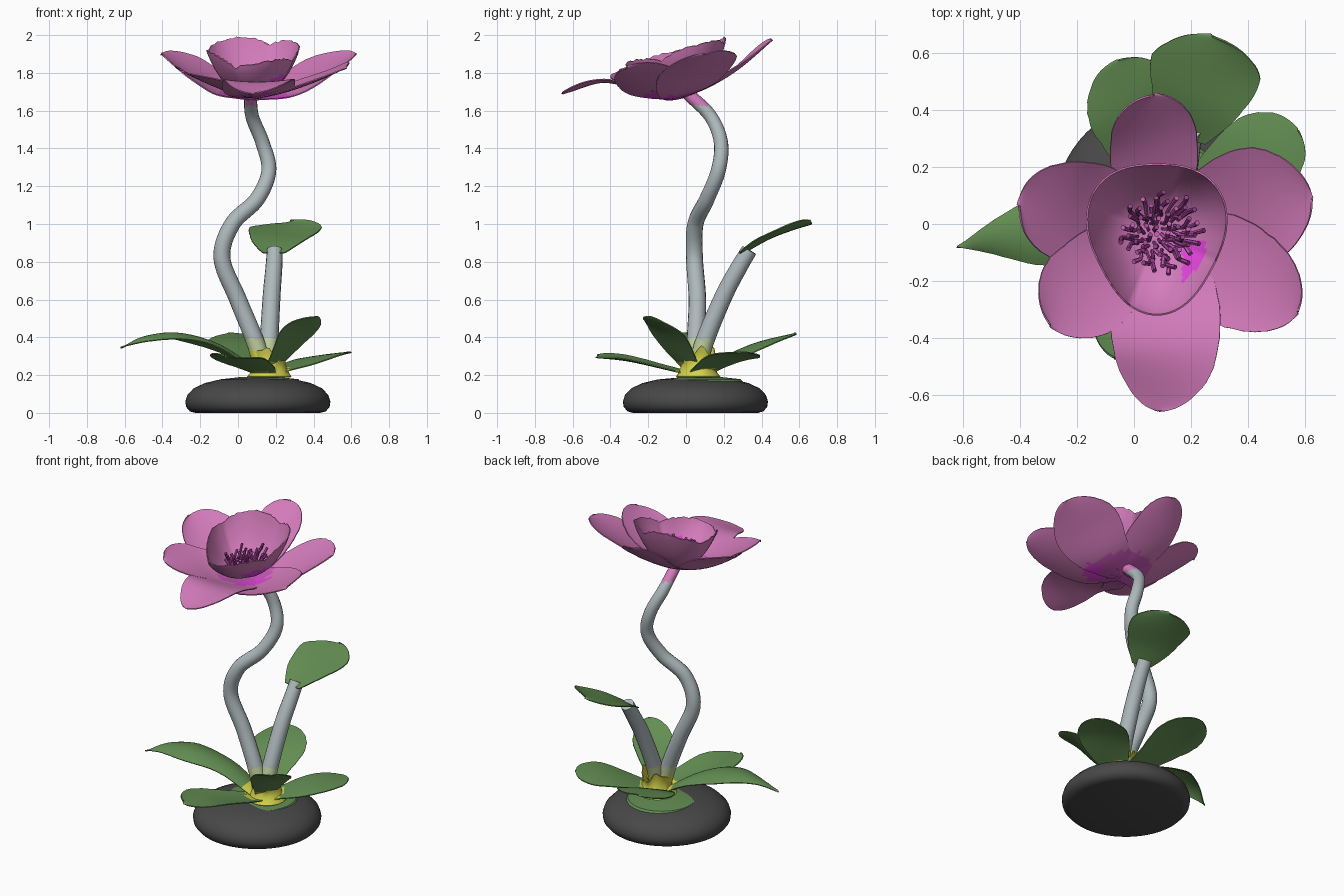
import bpy, math, random
from mathutils import Vector as V

if "Cube" in bpy.data.objects:
    bpy.data.objects.remove(bpy.data.objects["Cube"])

random.seed(4)


def mat(name, r, g, b):
    m = bpy.data.materials.new(name)
    m.diffuse_color = (r, g, b, 1)
    m.use_nodes = True
    m.node_tree.nodes["Principled BSDF"].inputs["Base Color"].default_value = m.diffuse_color
    return m


PINK = mat("petal pink", 0.66, 0.20, 0.50)
MAGENTA = mat("bright magenta", 0.80, 0.06, 0.74)
ORCHID = mat("orchid", 0.60, 0.10, 0.50)
PURPLE = mat("stamen purple", 0.34, 0.05, 0.30)
GREEN = mat("leaf green", 0.125, 0.27, 0.085)
YELLOW = mat("root yellow", 0.66, 0.65, 0.07)
PALE = mat("pale green", 0.50, 0.60, 0.33)
GREY = mat("stem grey", 0.42, 0.48, 0.50)
STONE = mat("dark stone", 0.065, 0.065, 0.065)


def spline(pts, t):
    """Catmull-Rom through a list of vectors, t in 0..1"""
    n = len(pts) - 1
    i = min(int(t * n), n - 1)
    f = t * n - i
    a = pts[i - 1] if i > 0 else pts[0] * 2 - pts[1]
    b, c = pts[i], pts[i + 1]
    d = pts[i + 2] if i + 2 <= n else pts[n] * 2 - pts[n - 1]
    return 0.5 * (2 * b + (c - a) * f + (2 * a - 5 * b + 4 * c - d) * f * f
                  + (3 * b - a - 3 * c + d) * f ** 3)


def loft(name, rows, mats, rule=None, closed=False, caps=False, thick=0):
    """Skin rows of points; rule(centre) gives the material index"""
    n = len(rows[0])
    verts = [p for r in rows for p in r]
    faces = []
    for i in range(len(rows) - 1):
        for j in range(n if closed else n - 1):
            k = (j + 1) % n
            faces.append((i * n + j, i * n + k, (i + 1) * n + k, (i + 1) * n + j))
    if caps:
        faces.append(tuple(range(n))[::-1])
        faces.append(tuple(range((len(rows) - 1) * n, len(rows) * n)))
    me = bpy.data.meshes.new(name)
    me.from_pydata(verts, [], faces)
    ob = bpy.data.objects.new(name, me)
    bpy.context.collection.objects.link(ob)
    for m in mats:
        me.materials.append(m)
    if rule:
        for p in me.polygons:
            p.material_index = rule(p.center)
    bpy.ops.object.select_all(action='DESELECT')
    ob.select_set(True)
    bpy.context.view_layer.objects.active = ob
    if thick:
        s = ob.modifiers.new("thickness", 'SOLIDIFY')
        s.thickness, s.offset = thick, 0
        bpy.ops.object.modifier_apply(modifier=s.name)
    bpy.ops.object.shade_smooth_by_angle(angle=math.radians(45))
    return ob


def blade(name, pts, widths, mats, rule, curl=0.15, wave=0.0, tilt=0.0, blunt=7):
    """Leaf or petal: a curved sheet along a spine with rounded tip"""
    P = [V(p) for p in pts]
    W = [V((w, 0, 0)) for w in widths]
    rows, N, M = [], 28, 14
    ph = random.uniform(0, 6)
    for i in range(N + 1):
        t = math.sin(math.pi / 2 * i / N)
        c = spline(P, t)
        tan = (spline(P, min(t + .01, 1)) - spline(P, max(t - .01, 0))).normalized()
        side = tan.cross(V((0, 0, 1))).normalized()
        nor = side.cross(tan)
        w = max(spline(W, t).x, 0.002) * math.sqrt(max(1 - t ** blunt, 0.0004))
        w *= 1 + 0.04 * math.sin(9 * t + ph) + random.uniform(-.012, .012)
        row = []
        for j in range(M + 1):
            s = 1 - 2 * j / M
            up = curl * w * s * s + wave * s * math.sin(7 * t + ph) * t
            p = c + side * s * w + nor * up
            p.z += tilt * side.y * s * w
            row.append(p)
        rows.append(row)
    return loft(name, rows, mats, rule, thick=0.006)


def tube(name, pts, r0, r1, mats, rule, steps=48, sides=16):
    P = [V(p) for p in pts]
    rows = []
    for i in range(steps + 1):
        t = i / steps
        c = spline(P, t)
        tan = (spline(P, min(t + .01, 1)) - spline(P, max(t - .01, 0))).normalized()
        u = V((0, 1, 0)).cross(tan).normalized()
        v = tan.cross(u)
        r = r0 + (r1 - r0) * t
        rows.append([c + r * (u * math.cos(a) + v * math.sin(a))
                     for a in (2 * math.pi * k / sides for k in range(sides))])
    return loft(name, rows, mats, rule, closed=True, caps=True)


def lathe(name, prof, cx, cy, mats, seg=64, **kw):
    rows = [[V((cx + r * math.cos(a), cy + r * math.sin(a), z))
             for a in (2 * math.pi * k / seg for k in range(seg))] for r, z in prof]
    return loft(name, rows, mats, closed=True, **kw)


# Stone base
lathe("stone_base", [(.33, 0), (.36, .008), (.38, .032), (.384, .06), (.373, .095), (.34, .13),
                     (.28, .158), (.2, .177), (.1, .186), (.01, .188)], .105, .05, [STONE], caps=True)

# Flat green patch lying on the stone, and the yellow sheath around the roots
lathe("moss_patch", [(.215, .165), (.205, .178), (.1, .19), (.005, .194)], .115, .085, [GREEN], caps=True)
sheath = []
for i in range(7):
    t = i / 6
    row = []
    for k in range(32):
        a = 2 * math.pi * k / 32
        r = .115 - .10 * t + .075 * t * t
        z = .19 + t * (.125 + .03 * math.sin(3 * a + 1) + .012 * math.sin(7 * a))
        row.append(V((.165 + r * math.cos(a), .065 + r * math.sin(a), z)))
    sheath.append(row)
loft("root_sheath", sheath, [YELLOW], closed=True, thick=0.006)


# Stems: yellow then pale at the foot, pink under the flower
def stem_rule(c):
    if c.z > 1.625:
        return 3
    return 2 if c.z < .325 else (1 if c.z < .39 else 0)


STEM = [GREY, PALE, YELLOW, PINK]
tube("flower_stem", [(.145, .05, .2), (.09, .052, .38), (0, .06, .6), (-.085, .045, .82), (-.03, .05, 1.0),
                     (.1, .11, 1.13), (.163, .17, 1.28), (.13, .185, 1.43), (.075, .13, 1.57), (.065, .01, 1.69)],
     .05, .034, STEM, stem_rule, steps=90)
tube("leaf_stem", [(.16, .05, .2), (.165, .1, .38), (.178, .2, .62), (.19, .28, .77), (.195, .335, .862)],
     .052, .042, STEM, stem_rule)

# Upper leaf
blade("upper_leaf", [(.19, .295, .845), (.215, .41, .912), (.25, .54, .965), (.275, .66, 1.012)],
      [.06, .155, .195, .165], [GREEN], None, curl=.06, wave=.012)

# Ground leaves, yellow at the root
root = V((.155, .055, .2))


def leaf_rule(c):
    return 1 if (c - root).length < .12 else 0


R = (.15, .05, .195)
leaves = [
    ("left_leaf", [R, (-.08, .03, .35), (-.3, -.02, .42), (-.48, -.05, .405), (-.62, -.08, .345)],
     [.045, .10, .12, .07, .01], -.25),
    ("right_leaf", [R, (.28, .13, .25), (.43, .23, .30), (.575, .33, .32)], [.045, .11, .15, .16], -.05),
    ("front_right_leaf", [R, (.24, -.03, .31), (.33, -.12, .43), (.41, -.21, .51)], [.045, .09, .12, .09], .1),
    ("front_left_leaf", [R, (.09, -.12, .235), (.0, -.3, .275), (-.07, -.47, .30)], [.045, .11, .14, .13], .1),
    ("back_leaf", [R, (.07, .22, .29), (.01, .4, .375), (-.055, .575, .42)], [.045, .12, .17, .17], -.08),
]
for name, pts, w, curl in leaves:
    blade(name, pts, w, [GREEN, YELLOW], leaf_rule, curl, .012)

# Outer petals, richer at the heart with a small bright patch at the front right
heart = V((.075, -.03, 1.68))


def petal_rule(c):
    d = (c - heart).length
    if .12 < d < .22 and c.x > .13 and c.y < -.06:
        return 1
    return 2 if d < .18 else 0


F = (.07, -.02, 1.668)
petals = [
    ("front", [F, (.10, -.2, 1.69), (.11, -.43, 1.75), (.085, -.655, 1.69)], [.08, .17, .2, .13], .08),
    ("front_right", [F, (.24, -.12, 1.70), (.41, -.21, 1.755), (.575, -.31, 1.83)], [.08, .17, .19, .14], .12),
    ("right", [F, (.25, .02, 1.70), (.44, .06, 1.80), (.625, .09, 1.90)], [.08, .17, .21, .18], .13),
    ("back", [F, (.07, .13, 1.73), (.07, .29, 1.83), (.07, .455, 1.975)], [.08, .13, .165, .15], .12),
    ("left", [F, (-.09, .02, 1.71), (-.25, .045, 1.81), (-.405, .065, 1.90)], [.08, .16, .185, .165], .13),
    ("front_left", [F, (-.05, -.12, 1.70), (-.165, -.23, 1.755), (-.295, -.355, 1.81)], [.08, .15, .175, .15], .12),
]
for name, pts, w, curl in petals:
    blade("petal_" + name, pts, w, [PINK, MAGENTA, ORCHID], petal_rule, curl, .01, tilt=.28)

# Inner cup of upright petals, tilted to the front
cup = []
for i in range(15):
    t = i / 14
    row = []
    for k in range(96):
        a = 2 * math.pi * k / 96
        lobe = abs(math.sin(2 * a + .8)) ** .5
        r = .008 + (.232 + .018 * math.sin(3 * a)) * t ** .62
        y = r * math.sin(a) * 1.1
        rise = (.18 + .045 * lobe + .012 * random.random() * (i == 14)) * t ** 1.7
        row.append(V((.08 + r * math.cos(a), -.035 + y, 1.695 + rise + .25 * y * t)))
    cup.append(row)
loft("inner_cup", cup, [PINK, MAGENTA, ORCHID], lambda c: 1 if petal_rule(c) == 1 and c.x > .17 else 0,
     closed=True, thick=0.006)

# Ragged stamens in the middle
for n in range(60):
    a, d = n * 2.4, .15 * math.sqrt((n + 1) / 60)
    dx, dy = d * math.cos(a), d * math.sin(a)
    top = V((.1 + dx, -.03 + dy, 1.79 + .12 * dy + random.uniform(-.02, .03)))
    foot = V((.085 + dx * .6, -.035 + dy * .6, 1.71))
    bend = (top + foot) / 2 + V((random.uniform(-.02, .02), random.uniform(-.02, .02), 0))
    tube("stamen", [foot, bend, top], .006, .009, [PURPLE if n % 3 else ORCHID], None, steps=6, sides=6)
